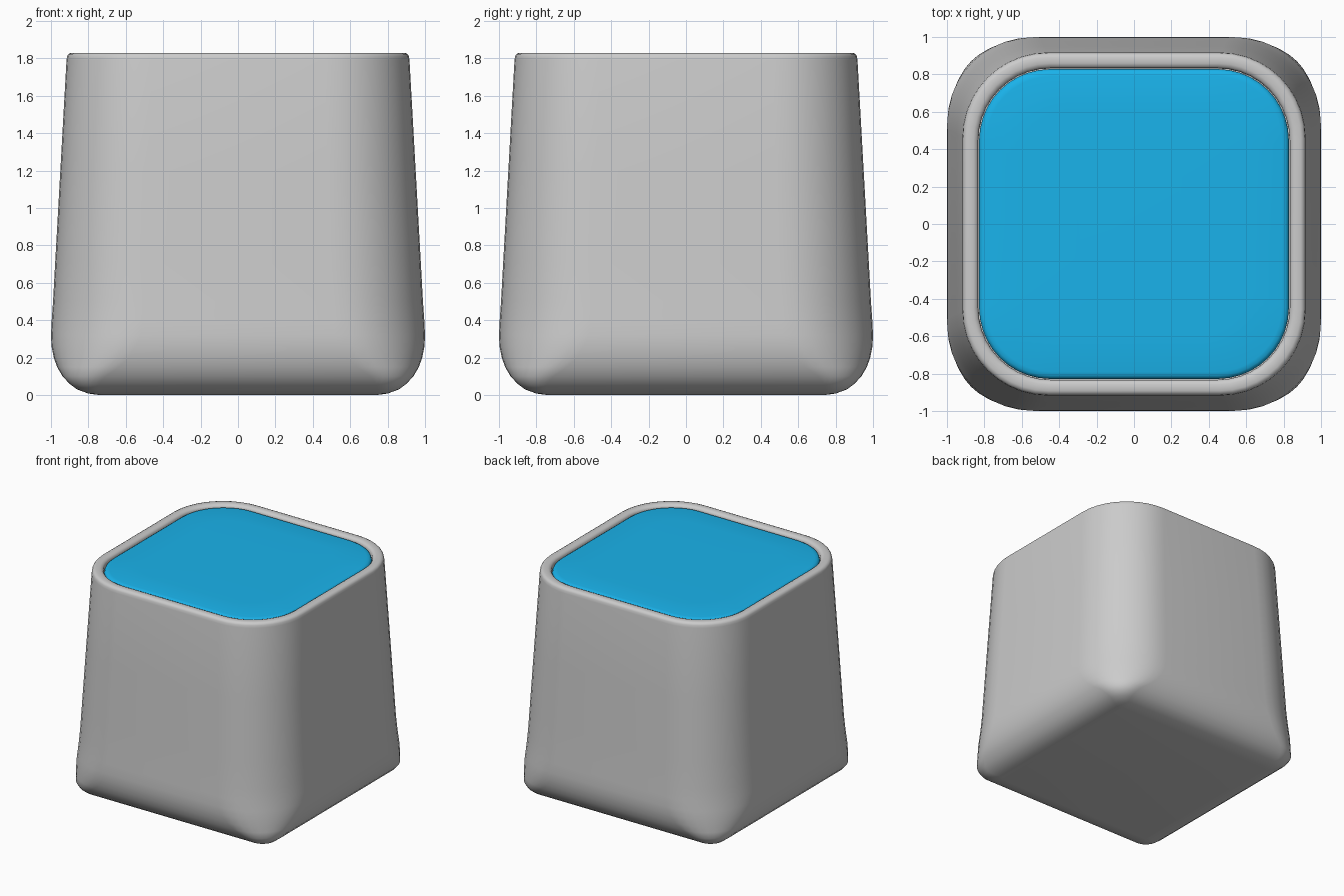
import bpy, bmesh, math

if "Cube" in bpy.data.objects:
    bpy.data.objects.remove(bpy.data.objects["Cube"])


def ring(bm, z, half, radius, steps=10):
    """One rounded-square cross-section."""
    verts = []
    c = half - radius
    for q, (sx, sy) in enumerate([(1, 1), (-1, 1), (-1, -1), (1, -1)]):
        for i in range(steps + 1):
            a = (q + i / steps) * math.pi / 2
            verts.append(bm.verts.new((sx * c + radius * math.cos(a),
                                       sy * c + radius * math.sin(a), z)))
    return verts


def loft(name, sections, color=None):
    """Skin a stack of (z, half width, corner radius) sections and cap both ends."""
    bm = bmesh.new()
    rings = [ring(bm, *s) for s in sections]
    n = len(rings[0])
    for lo, hi in zip(rings, rings[1:]):
        for i in range(n):
            j = (i + 1) % n
            bm.faces.new((lo[i], lo[j], hi[j], hi[i]))
    bm.faces.new(rings[0][::-1])
    bm.faces.new(rings[-1])
    bmesh.ops.recalc_face_normals(bm, faces=bm.faces)
    mesh = bpy.data.meshes.new(name)
    bm.to_mesh(mesh)
    bm.free()
    obj = bpy.data.objects.new(name, mesh)
    bpy.context.collection.objects.link(obj)
    if color:
        mat = bpy.data.materials.new(name + "_colour")
        mat.diffuse_color = color
        mat.use_nodes = True
        mat.node_tree.nodes["Principled BSDF"].inputs["Base Color"].default_value = mat.diffuse_color
        mesh.materials.append(mat)
    bpy.ops.object.select_all(action='DESELECT')
    obj.select_set(True)
    bpy.context.view_layer.objects.active = obj
    bpy.ops.object.shade_smooth_by_angle(angle=math.radians(50))
    return obj


# Tapered body: tight corners at the foot, wide round corners above, rolled rim
loft("body", [
    (0.00, 0.74, 0.04), (0.008, 0.80, 0.07), (0.03, 0.86, 0.11),
    (0.06, 0.90, 0.16), (0.10, 0.938, 0.23), (0.15, 0.967, 0.33),
    (0.20, 0.985, 0.40), (0.26, 0.997, 0.45), (0.32, 1.00, 0.48),
    (0.40, 0.996, 0.49), (0.50, 0.989, 0.49), (0.70, 0.978, 0.485),
    (1.20, 0.950, 0.47), (1.79, 0.917, 0.455), (1.81, 0.914, 0.452),
    (1.823, 0.907, 0.446), (1.83, 0.892, 0.435), (1.83, 0.858, 0.405),
    (1.823, 0.842, 0.392), (1.81, 0.833, 0.385), (1.72, 0.832, 0.384),
])

# Blue pad filling the opening
loft("top_pad", [
    (1.73, 0.828, 0.38), (1.795, 0.828, 0.38), (1.808, 0.822, 0.375),
    (1.816, 0.810, 0.365), (1.820, 0.79, 0.35), (1.823, 0.60, 0.27),
    (1.825, 0.30, 0.13),
], (0.01, 0.45, 0.83, 1))
